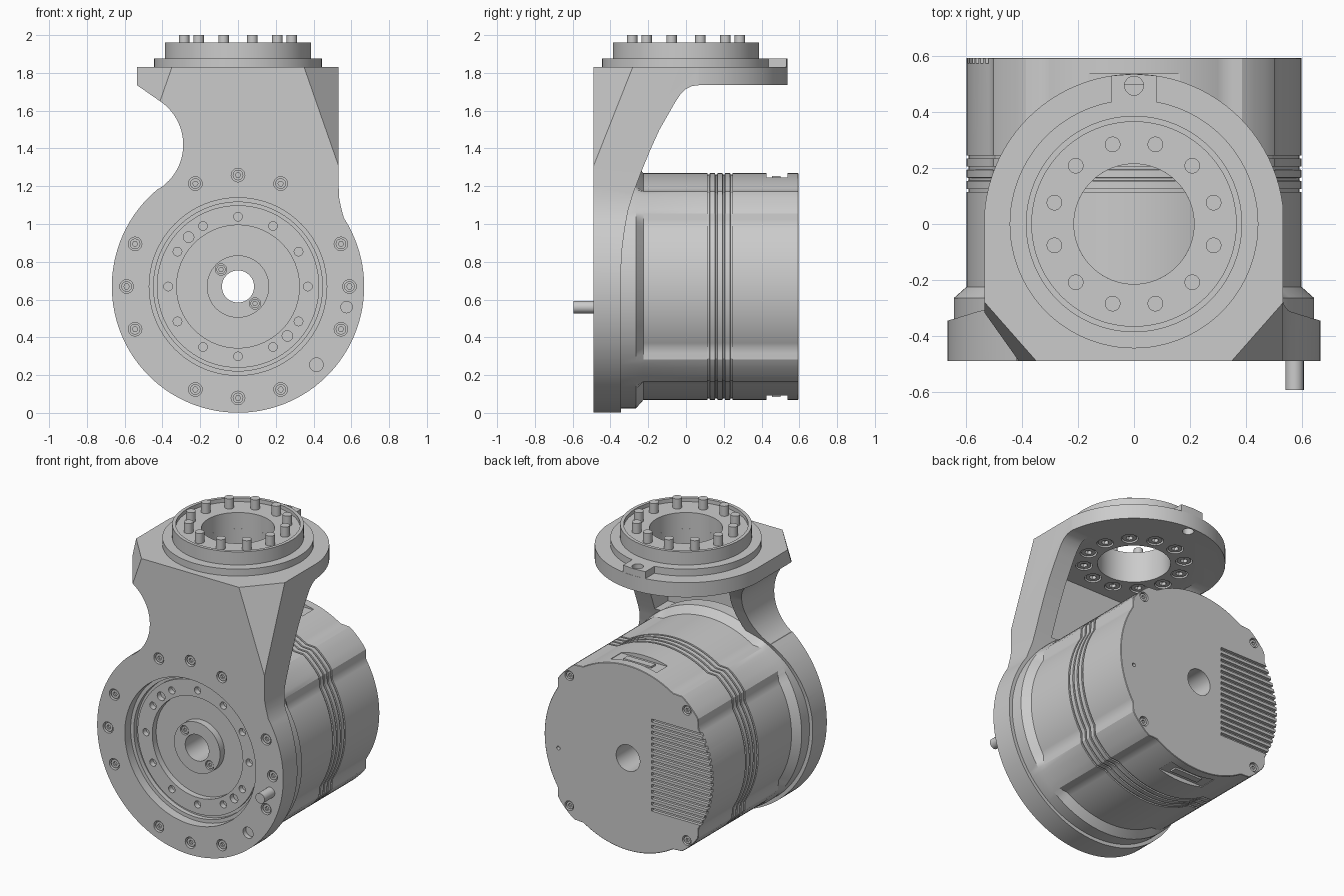
import bpy, bmesh
from math import sin, cos, pi, radians
from mathutils import Vector

if "Cube" in bpy.data.objects:
    bpy.data.objects.remove(bpy.data.objects["Cube"])

GREY = bpy.data.materials.new("satin grey metal")
GREY.use_nodes = True
GREY.diffuse_color = (0.6, 0.6, 0.6, 1)
GREY.node_tree.nodes["Principled BSDF"].inputs["Base Color"].default_value = (0.6, 0.6, 0.6, 1)

AXIS_Z = 0.669                       # height of the motor axis
PLACE = {"x": lambda u, v, t: (t, u, v),
         "y": lambda u, v, t: (u, t, v),
         "z": lambda u, v, t: (u, v, t)}


def make(name, bm):
    bmesh.ops.recalc_face_normals(bm, faces=bm.faces)
    me = bpy.data.meshes.new(name)
    bm.to_mesh(me)
    bm.free()
    ob = bpy.data.objects.new(name, me)
    bpy.context.scene.collection.objects.link(ob)
    return ob


def prisms(name, outlines, axis, a, b):
    """Extrude one or more outlines along an axis from a to b."""
    bm = bmesh.new()
    for pts in outlines:
        lo = [bm.verts.new(PLACE[axis](u, v, a)) for u, v in pts]
        hi = [bm.verts.new(PLACE[axis](u, v, b)) for u, v in pts]
        bm.faces.new(lo)
        bm.faces.new(hi)
        for i in range(len(pts)):
            j = (i + 1) % len(pts)
            bm.faces.new((lo[i], lo[j], hi[j], hi[i]))
    return make(name, bm)


def arc(cu, cv, r, a0, a1, n):
    steps = [radians(a0 + (a1 - a0) * i / n) for i in range(n + 1)]
    return [(cu + r * cos(a), cv + r * sin(a)) for a in steps]


def disc(cu, cv, r, n=24):
    return arc(cu, cv, r, 0, 360, n)[:-1]


def rect(u0, u1, v0, v1):
    return [(u0, v0), (u1, v0), (u1, v1), (u0, v1)]


def around(cu, cv, r, angles):
    return [(cu + r * cos(radians(a)), cv + r * sin(radians(a))) for a in angles]


def rods(name, centres, r, axis, a, b, n=20):
    return prisms(name, [disc(u, v, r, n) for u, v in centres], axis, a, b)


def lathe(name, profile, axis, cv, n=96, swell=lambda r, a: 0):
    """Revolve a closed (radius, position) profile about an axis."""
    bm = bmesh.new()
    rings = []
    for r, t in profile:
        ring = []
        for i in range(n):
            a = 2 * pi * i / n
            q = r + swell(r, a)
            ring.append(bm.verts.new(PLACE[axis](q * cos(a), cv + q * sin(a), t)))
        rings.append(ring)
    for k, ring in enumerate(rings):
        nxt = rings[(k + 1) % len(rings)]
        for i in range(n):
            j = (i + 1) % n
            bm.faces.new((ring[i], ring[j], nxt[j], nxt[i]))
    return make(name, bm)


def cut(ob, cutter, op="DIFFERENCE"):
    cutter.hide_render = True
    m = ob.modifiers.new("cut", "BOOLEAN")
    m.object, m.operation, m.solver = cutter, op, "EXACT"
    dg = bpy.context.evaluated_depsgraph_get()
    me = bpy.data.meshes.new_from_object(ob.evaluated_get(dg))
    ob.modifiers.clear()
    ob.data = me
    bpy.data.objects.remove(cutter)


# Bracket: front outline, side outline and top outline intersected
front = [(0.533, 2.1), (-0.535, 2.1), (-0.535, 1.735)]
front += arc(-0.567, 1.42, 0.277, 57, -57, 24)
front += arc(0, AXIS_Z, 0.668, 129, 393, 80)
front += [(0.545, 1.09), (0.535, 1.14), (0.533, 1.2)]
bracket = prisms("bracket", [front], "y", -0.7, 0.8)
side = [(-0.49, -0.2), (-0.345, -0.2), (-0.345, 0.75), (-0.338, 0.87), (-0.325, 0.97),
        (-0.307, 1.07), (-0.28, 1.16), (-0.235, 1.28), (-0.19, 1.39), (-0.14, 1.5),
        (-0.06, 1.64), (-0.03, 1.685), (0, 1.715), (0.03, 1.73), (0.07, 1.735),
        (0.8, 1.735), (0.8, 1.83), (-0.49, 1.83)]
cut(bracket, prisms("side_limit", [side], "x", -0.9, 0.9), "INTERSECT")
plan = [(-0.8, -0.8), (0.8, -0.8), (0.8, 0)] + arc(0, 0, 0.537, 0, 180, 48) + [(-0.8, 0)]
cut(bracket, prisms("plan_limit", [plan], "z", -0.5, 2.5), "INTERSECT")

# Sloping corner facets on both front shoulders
for s in (1, -1):
    p = [Vector((s * 0.35, -0.49, 1.83)), Vector((s * 0.535, -0.28, 1.83)),
         Vector((s * 0.535, -0.49, 1.3))]
    c = (p[0] + p[1] + p[2]) / 3
    n = (p[1] - p[0]).cross(p[2] - p[0]).normalized()
    if n.y > 0:
        n = -n
    bm = bmesh.new()
    base = [bm.verts.new(c + (q - c) * 1.4) for q in p]
    tip = [bm.verts.new(v.co + n * 0.5) for v in base]
    bm.faces.new(base)
    bm.faces.new(tip)
    for i in range(3):
        j = (i + 1) % 3
        bm.faces.new((base[i], base[j], tip[j], tip[i]))
    cut(bracket, make("facet", bm))

# Rear pocket of the bracket, motor opening, flange opening
pocket = [(0.41, 1.2), (0.41, 1.735), (-0.42, 1.735), (-0.34, 1.67)]
pocket += arc(-0.567, 1.42, 0.36, 40, -36, 12)
cut(bracket, prisms("pocket", [pocket], "y", -0.4, 0.071))
cut(bracket, rods("motor_opening", [(0, AXIS_Z)], 0.47, "y", -0.8, 0, 96))
cut(bracket, rods("flange_opening", [(0, 0)], 0.215, "z", 1.6, 2.2, 64))

# Plate bolts in counterbores, leaving out the diagonals
plate_spots = around(0, AXIS_Z, 0.59, [22.5 * i for i in range(16) if i % 4 != 2])
cut(bracket, rods("counterbores", plate_spots + [(0.415, 0.255)], 0.036, "y", -0.6, -0.46))
plate_bolts = rods("plate_bolts", plate_spots, 0.028, "y", -0.482, -0.45)
cut(plate_bolts, rods("sockets", plate_spots, 0.014, "y", -0.6, -0.468, 6))
rods("locating_pin", [(0.575, 0.56)], 0.033, "y", -0.595, -0.45)

# Mounting ring on top of the flange
lathe("mounting_ring", [(0.215, 1.829), (0.215, 1.935), (0.366, 1.935), (0.366, 1.96),
                        (0.387, 1.96), (0.387, 1.875), (0.445, 1.875), (0.445, 1.829)], "z", 0)
tab = prisms("ring_tab", [[(-0.08, 0.42), (0.08, 0.42), (0.08, 0.531), (0, 0.537),
                           (-0.08, 0.531)]], "z", 1.82, 1.875)
for part in (tab, bracket):
    cut(part, rods("tab_hole", [(0, 0.495)], 0.034, "z", 1.6, 2.1))

# Studs through the flange, with heads sunk into its underside
stud_spots = around(0, 0, 0.295, [15 + 30 * i for i in range(12)])
rods("studs", stud_spots, 0.028, "z", 1.9, 2.0)
cut(bracket, rods("head_recesses", stud_spots, 0.05, "z", 1.6, 1.77))
heads = rods("stud_heads", stud_spots, 0.042, "z", 1.74, 1.78)
cut(heads, rods("sockets", stud_spots, 0.022, "z", 1.6, 1.76, 6))

# Output stage seen in the front opening
output = lathe("output_stage", [
    (0.085, -0.3), (0.085, -0.42), (0.165, -0.42), (0.165, -0.375), (0.325, -0.375),
    (0.325, -0.415), (0.43, -0.415), (0.43, -0.4), (0.447, -0.4), (0.447, -0.43),
    (0.475, -0.43), (0.475, -0.3)], "y", AXIS_Z)
ring_holes = around(0, AXIS_Z, 0.37, [30 * i for i in range(12)])
cut(output, rods("ring_holes", ring_holes, 0.023, "y", -0.6, -0.38))
cut(output, rods("dowel_holes", around(0, AXIS_Z, 0.37, [135, 315]), 0.028, "y", -0.6, -0.38))
hub_spots = around(0, AXIS_Z, 0.127, [135, 315])
cut(output, rods("hub_holes", hub_spots, 0.03, "y", -0.6, -0.4))
hub_screws = rods("hub_screws", hub_spots, 0.024, "y", -0.415, -0.39)
cut(hub_screws, rods("sockets", hub_spots, 0.012, "y", -0.6, -0.405, 6))


# Motor housing: raised ridge along each diagonal, four cooling grooves
def ridge(r, a):
    if not 0.58 < r < 0.62:
        return 0
    off = abs((a % (pi / 2)) - pi / 4) / radians(1)
    k = min(1, max(0, (13 - off) / 6.5))
    return 0.036 * k * k * (3 - 2 * k)


shell = [(0.085, 0.595), (0.085, -0.34), (0.645, -0.35), (0.645, -0.265), (0.6, -0.225)]
for y in (0.12, 0.16, 0.2, 0.24):
    shell += [(0.6, y - 0.006), (0.592, y - 0.005), (0.592, y + 0.005), (0.6, y + 0.006)]
shell += [(0.6, 0.592), (0.597, 0.595)]
housing = lathe("motor_housing", shell, "y", AXIS_Z, 144, ridge)

# Rear vents, screw recesses and the connector slots above and below
vents = [rect(-0.8, -0.17, z - 0.01, z + 0.01)
         for z in (AXIS_Z + 0.0385 * (i - 7.5) for i in range(16))]
cut(housing, prisms("vents", vents, "y", 0.575, 0.7))
rear_spots = around(0, AXIS_Z, 0.597, [45, 135, 225, 315])
cut(housing, rods("screw_recesses", rear_spots, 0.031, "y", 0.57, 0.7))
cut(housing, rods("rear_pinhole", [(0.5, 0.6)], 0.012, "y", 0.57, 0.7))
rear_screws = rods("rear_screws", rear_spots, 0.024, "y", 0.55, 0.588)
cut(rear_screws, rods("sockets", rear_spots, 0.012, "y", 0.575, 0.7, 6))
for s, label in ((1, "upper"), (-1, "lower")):
    z0, z1, z2 = (AXIS_Z + s * d for d in (0.573, 0.7, 0.584))
    cut(housing, prisms("slot", [rect(-0.165, 0.165, 0.425, 0.538)], "z", z0, z1))
    prisms(label + "_connector", [rect(-0.1, 0.1, 0.455, 0.5)], "z", z0 - s * 0.02, z2)

# Material and shading for every part
for ob in bpy.context.scene.collection.objects:
    if ob.type == "MESH":
        ob.data.materials.clear()
        ob.data.materials.append(GREY)
        ob.data.shade_smooth()
        ob.data.set_sharp_from_angle(angle=radians(28))
